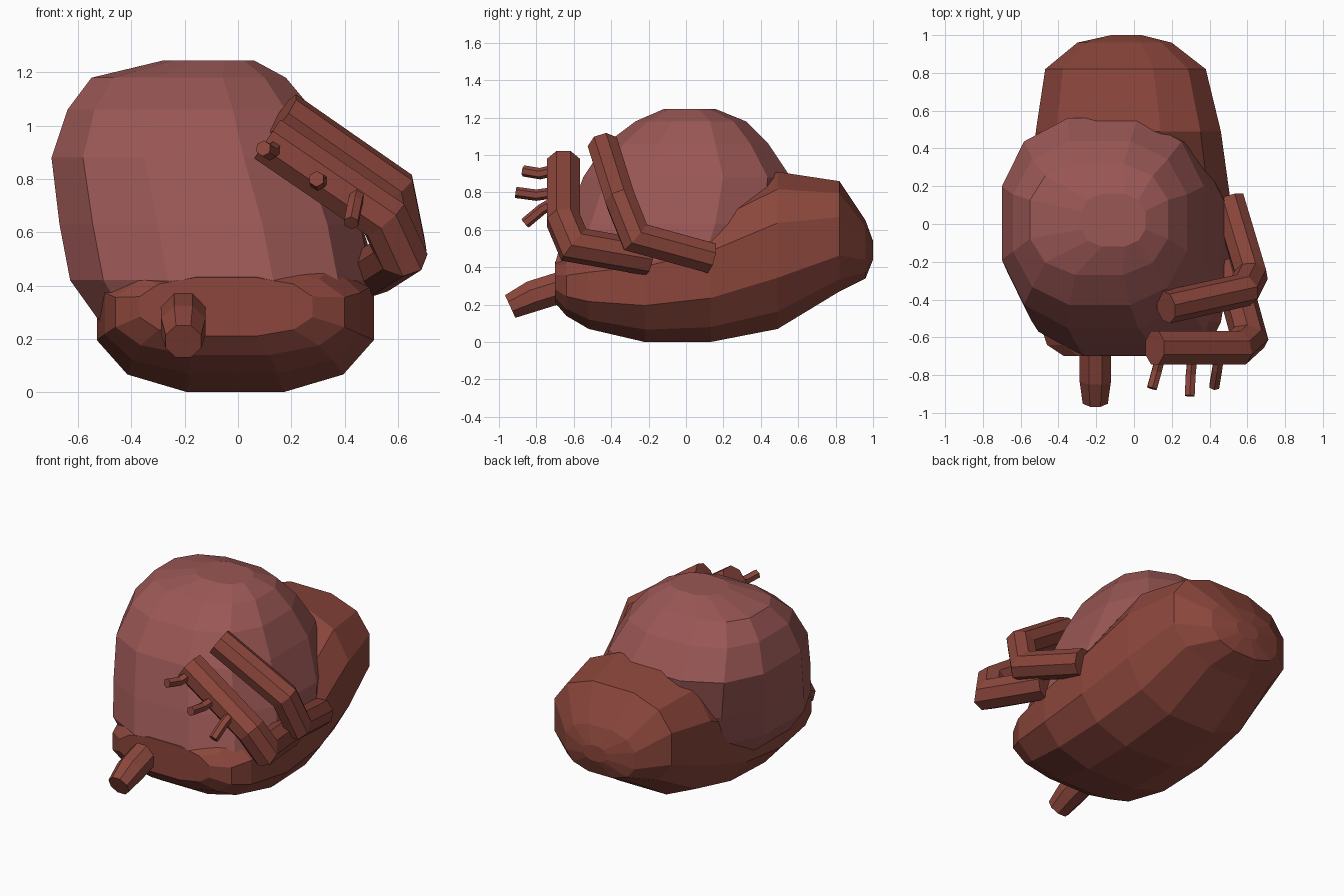
import bpy, bmesh, math
from mathutils import Vector

if "Cube" in bpy.data.objects:
    bpy.data.objects.remove(bpy.data.objects["Cube"])


def material(name, rgb):
    m = bpy.data.materials.new(name)
    m.diffuse_color = (*rgb, 1)
    m.use_nodes = True
    m.node_tree.nodes["Principled BSDF"].inputs["Base Color"].default_value = m.diffuse_color
    return m


PINK = material("muscle_pink", (0.32, 0.095, 0.09))
RED = material("muscle_red", (0.26, 0.062, 0.045))


def skin(name, rings, mat):
    """Bridge equal-sized rings of points and cap both ends."""
    bm = bmesh.new()
    loops = [[bm.verts.new(p) for p in r] for r in rings]
    n = len(loops[0])
    for a, b in zip(loops, loops[1:]):
        for i in range(n):
            j = (i + 1) % n
            bm.faces.new((a[i], a[j], b[j], b[i]))
    bm.faces.new(loops[0])
    bm.faces.new(loops[-1])
    bmesh.ops.recalc_face_normals(bm, faces=bm.faces)
    me = bpy.data.meshes.new(name)
    bm.to_mesh(me)
    bm.free()
    me.materials.append(mat)
    ob = bpy.data.objects.new(name, me)
    bpy.context.collection.objects.link(ob)
    return ob


def oval(u0, u1, v0, v1, n=12, power=0.8):
    """Squarish oval filling the given box."""
    out = []
    for i in range(n):
        t = 2 * math.pi * (i + 0.5) / n
        c, s = math.cos(t), math.sin(t)
        c = math.copysign(abs(c) ** power, c) / math.cos(math.pi / n) ** power
        s = math.copysign(abs(s) ** power, s) / math.cos(math.pi / n) ** power
        out.append(((u0 + u1) / 2 + c * (u1 - u0) / 2, (v0 + v1) / 2 + s * (v1 - v0) / 2))
    return out


def tube(name, path, radius, mat, n=8, end_scale=1.0):
    """Straight-sided tube with mitred bends."""
    pts = [Vector(p) for p in path]
    dirs = [(b - a).normalized() for a, b in zip(pts, pts[1:])]
    side = dirs[0].orthogonal().normalized()
    if abs(dirs[0].x) < 0.9:
        side = (Vector((1, 0, 0)) - dirs[0] * dirs[0].x).normalized()
    up = dirs[0].cross(side)
    ring = []
    for i in range(n):
        t = 2 * math.pi * (i + 0.5) / n
        ring.append(pts[0] + radius * (math.cos(t) * side + math.sin(t) * up))
    rings = [ring]
    for k in range(1, len(pts)):
        d = dirs[k - 1]
        plane = (d + dirs[k]).normalized() if k < len(dirs) else d
        ring = [p + d * ((pts[k] - p).dot(plane) / d.dot(plane)) for p in ring]
        if k == len(dirs):
            ring = [pts[k] + (p - pts[k]) * end_scale for p in ring]
        rings.append(ring)
    return skin(name, rings, mat)


# Lower body with rear lobe: sections along y (y, x0, x1, z0, z1)
lower = [
    (-0.70, -0.37, 0.28, 0.21, 0.43), (-0.64, -0.46, 0.40, 0.14, 0.46),
    (-0.52, -0.50, 0.46, 0.07, 0.52), (-0.22, -0.53, 0.51, 0.0, 0.60),
    (0.13, -0.53, 0.51, 0.0, 0.72), (0.49, -0.52, 0.46, 0.07, 0.91),
    (0.82, -0.47, 0.38, 0.27, 0.86), (0.96, -0.30, 0.20, 0.34, 0.65),
    (1.0, -0.12, 0.04, 0.44, 0.54)]
skin("lower_body", [[(x, y, z) for x, z in oval(a, b, c, d)]
                    for y, a, b, c, d in lower], RED)

# Large upper bag: sections along z (z, x0, x1, y0, y1)
upper = [
    (0.20, -0.46, 0.40, -0.60, 0.30), (0.28, -0.53, 0.48, -0.67, 0.40),
    (0.42, -0.63, 0.50, -0.70, 0.47), (0.63, -0.67, 0.46, -0.64, 0.54),
    (0.88, -0.70, 0.37, -0.55, 0.56), (1.06, -0.64, 0.28, -0.43, 0.44),
    (1.18, -0.55, 0.18, -0.27, 0.32), (1.245, -0.28, 0.06, -0.12, 0.16)]
skin("upper_bag", [[(x, y, z) for x, y in oval(a, b, c, d)]
                   for z, a, b, c, d in upper], PINK)

# Two bent side vessels
tube("front_vessel", [(0.11, -0.655, 0.95), (0.55, -0.655, 0.65),
                      (0.61, -0.60, 0.52), (0.50, -0.20, 0.45)], 0.095, RED)
tube("rear_vessel", [(0.17, -0.44, 1.045), (0.58, -0.35, 0.76),
                     (0.62, -0.27, 0.56), (0.50, 0.13, 0.45)], 0.088, RED)

# Small branches on the front vessel
branches = [
    [(0.14, -0.70, 0.92), (0.12, -0.78, 0.90), (0.095, -0.87, 0.915)],
    [(0.31, -0.70, 0.80), (0.30, -0.80, 0.785), (0.295, -0.91, 0.80)],
    [(0.45, -0.70, 0.75), (0.44, -0.77, 0.71), (0.425, -0.86, 0.635)]]
for i, path in enumerate(branches):
    tube(f"branch_{i + 1}", path, 0.03, RED, n=6)

# Front outlet pipe
tube("front_outlet", [(-0.205, -0.5, 0.345), (-0.205, -0.82, 0.245),
                      (-0.205, -0.94, 0.19)], 0.09, RED, end_scale=0.8)
